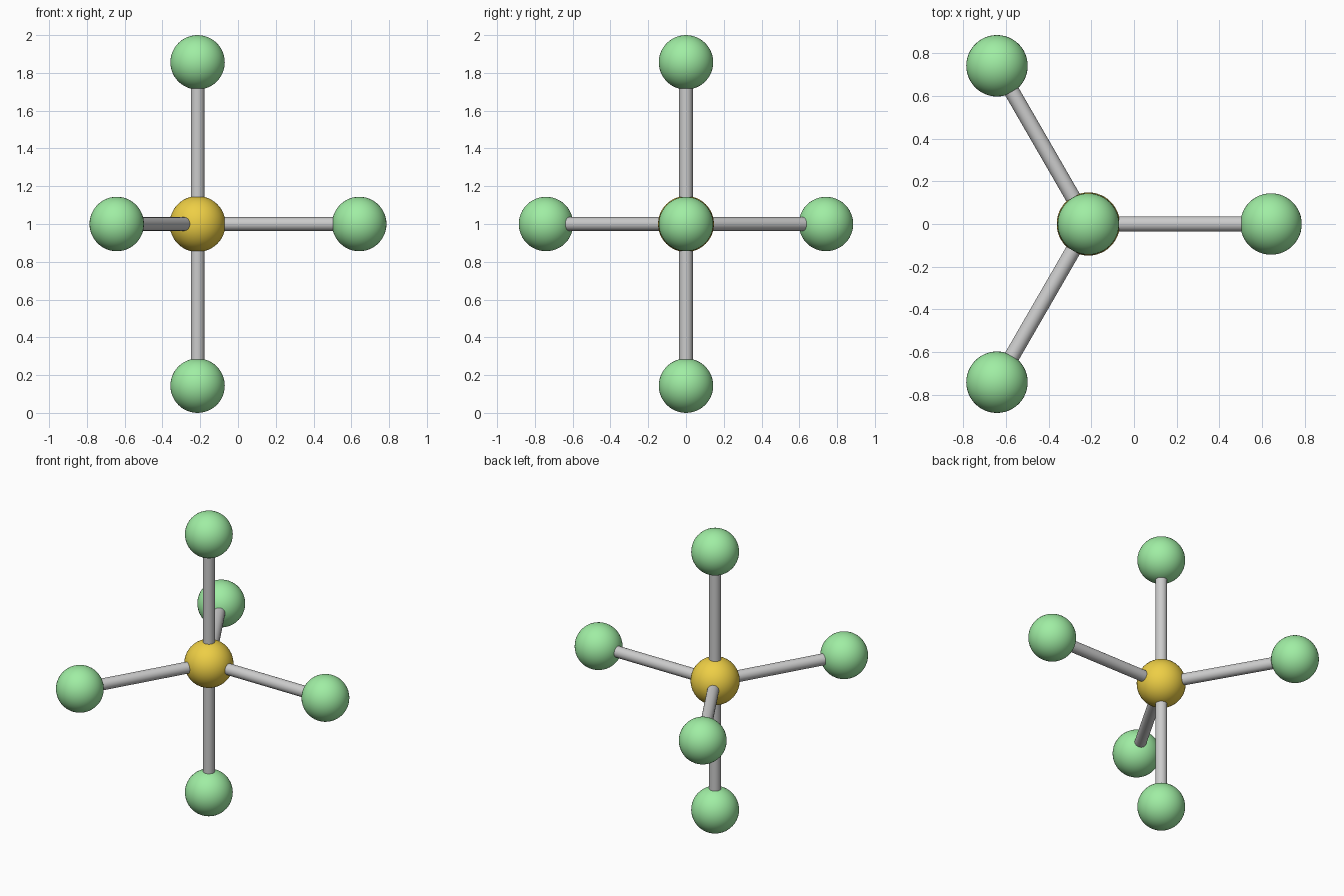
import bpy
from math import cos, sin, radians
from mathutils import Vector

if "Cube" in bpy.data.objects:
    bpy.data.objects.remove(bpy.data.objects["Cube"])

BOND = 0.856      # centre-to-centre distance
R_OUTER = 0.144
R_CORE = 0.148
R_ROD = 0.036


def material(name, color):
    m = bpy.data.materials.new(name)
    m.diffuse_color = (*color, 1)
    m.use_nodes = True
    m.node_tree.nodes["Principled BSDF"].inputs["Base Color"].default_value = m.diffuse_color
    return m


green = material("green", (0.35, 0.85, 0.37))
gold = material("gold", (0.85, 0.62, 0.06))


def ball(name, pos, radius, mat):
    bpy.ops.mesh.primitive_uv_sphere_add(segments=48, ring_count=24, radius=radius, location=pos)
    ob = bpy.context.object
    ob.name = name
    ob.data.materials.append(mat)
    bpy.ops.object.shade_smooth()


def rod(name, a, b):
    d = b - a
    bpy.ops.mesh.primitive_cylinder_add(vertices=32, radius=R_ROD, depth=d.length, location=(a + b) / 2)
    ob = bpy.context.object
    ob.name = name
    ob.rotation_mode = 'QUATERNION'
    ob.rotation_quaternion = d.to_track_quat('Z', 'Y')
    bpy.ops.object.shade_smooth_by_angle(angle=radians(40))


# Central ball
core = Vector((-BOND / 4, 0, 1))
ball("central_ball", core, R_CORE, gold)

# Three equatorial arms 120 degrees apart, plus two vertical arms
arms = {f"side_{i + 1}": Vector((cos(radians(120 * i)), sin(radians(120 * i)), 0)) for i in range(3)}
arms["top"] = Vector((0, 0, 1))
arms["bottom"] = Vector((0, 0, -1))

for name, direction in arms.items():
    # Rod ends stay hidden just inside both balls
    rod(name + "_rod", core + direction * (R_CORE - 0.03), core + direction * (BOND - R_OUTER + 0.03))
    ball(name + "_ball", core + direction * BOND, R_OUTER, green)
